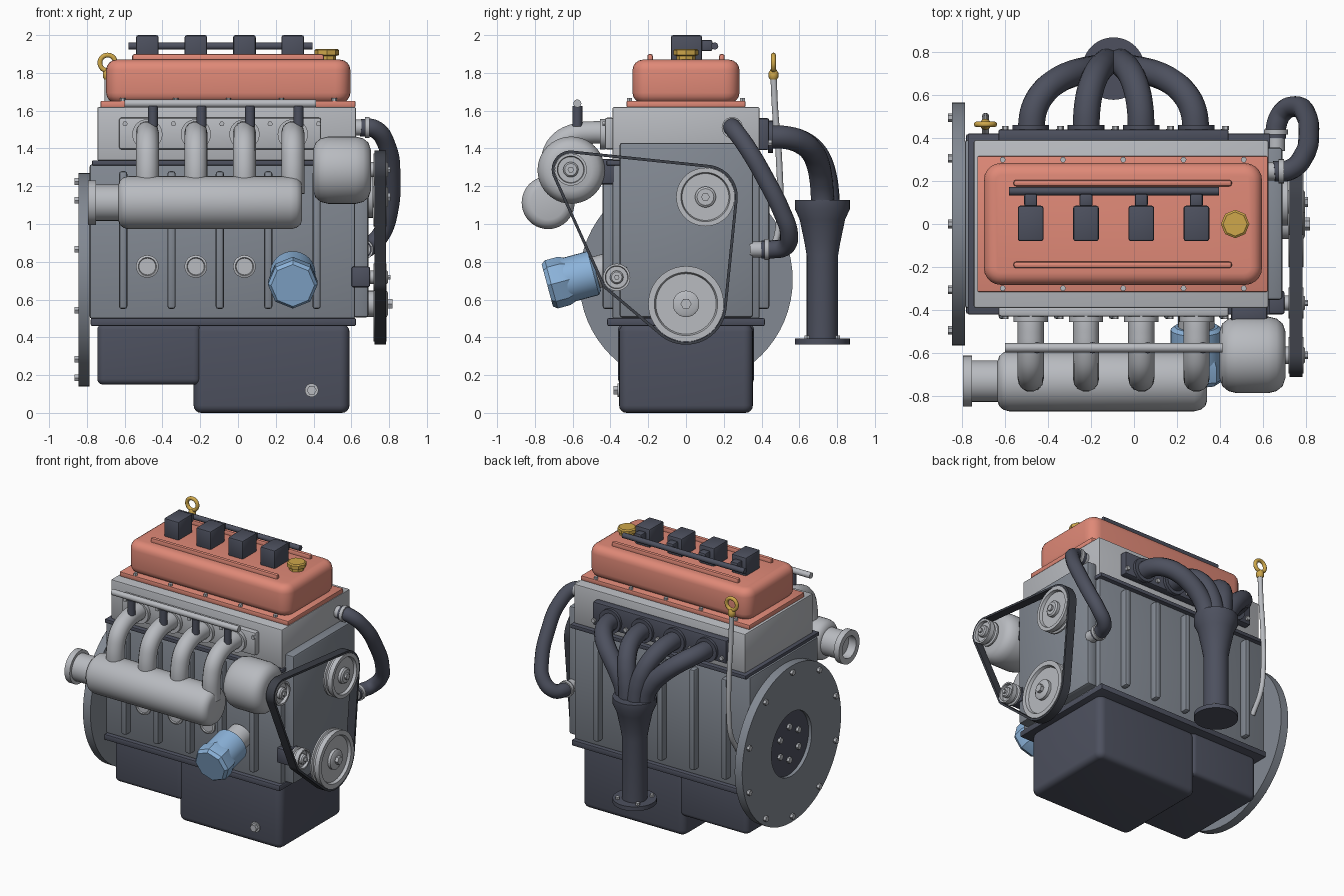
import bpy, bmesh, math
from mathutils import Vector

if "Cube" in bpy.data.objects:
    bpy.data.objects.remove(bpy.data.objects["Cube"])

def mat(name, r, g, b):
    m = bpy.data.materials.new(name)
    m.diffuse_color = (r, g, b, 1)
    m.use_nodes = True
    m.node_tree.nodes["Principled BSDF"].inputs["Base Color"].default_value = m.diffuse_color
    return m

ALU = mat("light_aluminium", .48, .495, .525)
IRON = mat("block_grey", .225, .25, .29)
DARK = mat("dark_slate", .074, .081, .113)
RUBBER = mat("belt_black", .047, .052, .066)
RED = mat("salmon_cover", .74, .25, .185)
GOLD = mat("brass_yellow", .62, .39, .07)
BLUE = mat("filter_blue", .26, .45, .70)

def finish(name, me, m, angle=35):
    me.materials.clear()
    me.materials.append(m)
    me.shade_smooth()
    me.set_sharp_from_angle(angle=math.radians(angle))
    ob = bpy.data.objects.new(name, me)
    bpy.context.scene.collection.objects.link(ob)
    return ob

def from_bm(name, bm, m, angle=35):
    bmesh.ops.recalc_face_normals(bm, faces=bm.faces)
    me = bpy.data.meshes.new(name)
    bm.to_mesh(me)
    bm.free()
    return finish(name, me, m, angle)

def box(name, x, y, z, m, bev=0, vert=0):
    """Box from ranges; vert rounds upright edges, bev rounds the rest."""
    bm = bmesh.new()
    bmesh.ops.create_cube(bm, size=1)
    for v in bm.verts:
        v.co = [(a + b) / 2 + c * (b - a) for c, (a, b) in zip(v.co, (x, y, z))]
    if vert:
        es = [e for e in bm.edges if abs(e.verts[0].co.z - e.verts[1].co.z) > 1e-4]
        bmesh.ops.bevel(bm, geom=es, offset=vert, segments=5, profile=.5, affect='EDGES')
        es = [e for e in bm.edges if abs(e.verts[0].co.z - e.verts[1].co.z) < 1e-4]
    else:
        es = bm.edges[:]
    if bev:
        bmesh.ops.bevel(bm, geom=es, offset=bev, segments=4 if bev > .02 else 2, profile=.5, affect='EDGES')
    return from_bm(name, bm, m)

def lathe(name, prof, loc, axis, m, n=40, angle=35):
    """Spin a (radius, height) profile round an axis."""
    q = Vector(axis).to_track_quat('Z', 'Y')
    bm = bmesh.new()
    rings = [[bm.verts.new(Vector(loc) + q @ Vector((r * math.cos(t), r * math.sin(t), h)))
              for t in (2 * math.pi * i / n for i in range(n))] for r, h in prof]
    for a, b in zip(rings, rings[1:]):
        for i in range(n):
            j = (i + 1) % n
            bm.faces.new((a[i], a[j], b[j], b[i]))
    bmesh.ops.remove_doubles(bm, verts=bm.verts, dist=1e-6)
    return from_bm(name, bm, m, angle)

def cyl(name, r, h, loc, axis, m, n=32):
    return lathe(name, [(0, 0), (r, 0), (r, h), (0, h)], loc, axis, m, n)

def bolt(name, loc, axis, r=.018, h=.02):
    return cyl(name, r, h, loc, axis, ALU, 6)

def tube(name, pts, r, m, smooth=True, cyclic=False):
    cu = bpy.data.curves.new(name, 'CURVE')
    cu.dimensions = '3D'
    cu.bevel_depth, cu.bevel_resolution, cu.resolution_u = r, 5, 8
    cu.use_fill_caps = True
    sp = cu.splines.new('BEZIER')
    sp.bezier_points.add(len(pts) - 1)
    for bp, p in zip(sp.bezier_points, pts):
        bp.co = p
        bp.handle_left_type = bp.handle_right_type = 'AUTO' if smooth else 'VECTOR'
    sp.use_cyclic_u = cyclic
    tmp = bpy.data.objects.new(name + "_path", cu)
    bpy.context.scene.collection.objects.link(tmp)
    dg = bpy.context.evaluated_depsgraph_get()
    me = bpy.data.meshes.new_from_object(tmp.evaluated_get(dg))
    bpy.data.objects.remove(tmp)
    return finish(name, me, m)

CYL = [-.48, -.223, .034, .29]            # cylinder positions
MID = [-.608 + .256 * i for i in range(5)]  # positions between cylinders

# Oil pan
box("oil_pan_shallow", (-.745, -.195), (-.36, .36), (.15, .47), DARK, .03, .04)
box("oil_pan_sump", (-.235, .59), (-.354, .354), (0, .47), DARK, .04, .05)
box("oil_pan_flange", (-.78, .625), (-.417, .417), (.46, .502), DARK, .008)
lathe("drain_washer", [(0, 0), (.036, 0), (.036, .01), (0, .01)], (.39, -.352, .12), (0, -1, 0), ALU, 20)
bolt("drain_plug", (.39, -.36, .12), (0, -1, 0), .026, .025)

# Block, deck, head and timing cover
box("engine_block", (-.785, .62), (-.39, .39), (.5, 1.315), IRON, .01)
box("deck_gasket", (-.772, .632), (-.42, .42), (1.31, 1.337), DARK, .004)
box("cylinder_head", (-.745, .625), (-.39, .39), (1.335, 1.62), ALU, .01)
box("timing_cover", (.61, .69), (-.352, .355), (.505, 1.43), IRON, .014)
for s in (-1, 1):
    for x in MID:
        box("block_rib", (x - .022, x + .022), sorted((s * .37, s * .442)), (.55, 1.28), IRON, .015)
for x in CYL:
    lathe("core_plug", [(0, 0), (.06, 0), (.06, .015), (.048, .02), (.044, .012), (0, .012)],
          (x, -.388, .775), (0, -1, 0), ALU, 28)

# Flywheel housing at the rear, open in the middle
lathe("flywheel_housing", [(.23, 0), (.565, 0), (.565, .06), (.23, .06), (.23, 0)], (-.785, 0, .705), (-1, 0, 0), IRON, 64)
cyl("flywheel_disc", .235, .035, (-.785, 0, .705), (-1, 0, 0), DARK, 40)
for i in range(10):
    a = math.radians(90 + 36 * i)
    bolt("housing_bolt", (-.843, .52 * math.cos(a), .705 + .52 * math.sin(a)), (-1, 0, 0), .02, .022)
for i in range(6):
    a = math.radians(30 + 60 * i)
    bolt("flywheel_bolt", (-.818, .12 * math.cos(a), .705 + .12 * math.sin(a)), (-1, 0, 0), .022, .02)

# Valve cover with rails, bolts and filler cap
box("valve_cover_flange", (-.728, .622), (-.315, .315), (1.618, 1.652), RED, .006)
box("valve_cover", (-.698, .595), (-.283, .283), (1.64, 1.87), RED, .055, .08)
for y in (-.19, .19):
    box("valve_cover_rail", (-.56, .455), (y - .015, y + .015), (1.85, 1.9), RED, .012)
    for i in range(5):
        bolt("valve_cover_bolt", (-.61 + .28 * i, math.copysign(.299, y), 1.65), (0, 0, 1), .014, .018)
lathe("oil_filler_cap", [(0, 0), (.05, 0), (.05, .035), (.066, .04), (.066, .065), (.056, .072), (0, .072)],
      (.47, 0, 1.855), (0, 0, 1), GOLD, 8, 20)

# Ignition coils and harness
for x in CYL:
    box("ignition_coil", (x - .06, x + .06), (-.08, .085), (1.86, 2.0), DARK, .012)
    box("coil_connector", (x - .03, x + .03), (.08, .14), (1.915, 1.975), DARK, .01)
tube("coil_harness", [(-.58, .152, 1.942), (.395, .152, 1.942)], .019, DARK, False)

# Intake: flange, runners, plenum, throttle, injectors and fuel rail
box("intake_flange", (-.63, .44), (-.43, -.38), (1.395, 1.563), ALU, .012)
for x in CYL:
    cyl("intake_port_ring", .08, .03, (x, -.425, 1.475), (0, -1, 0), ALU)
    tube("intake_runner", [(x, -.41, 1.483), (x, -.5, 1.484), (x, -.59, 1.472), (x, -.675, 1.42),
                           (x, -.712, 1.33), (x, -.716, 1.16)], .061, ALU)
    cyl("fuel_injector", .026, .11, (x + .03, -.575, 1.515), (0, 0, 1), DARK, 16)
tube("fuel_rail", [(-.6, -.575, 1.638), (.412, -.575, 1.638)], .021, ALU, False)
lathe("intake_plenum", [(0, 0), (.09, 0), (.115, .008), (.133, .028), (.14, .055), (.14, .915),
                        (.133, .945), (.115, .967), (.09, .975), (0, .975)], (-.635, -.73, 1.113), (1, 0, 0), ALU)
lathe("throttle_body", [(0, .06), (.078, .06), (.078, 0), (.118, 0), (.118, .042), (.096, .042), (.096, .19), (0, .19)],
      (-.795, -.73, 1.113), (1, 0, 0), ALU)

# Exhaust: flange, headers, collector
box("exhaust_flange", (-.63, .44), (.38, .44), (1.392, 1.56), DARK, .01)
for i, x in enumerate(CYL):
    cyl("exhaust_port_ring", .085, .025, (x, .435, 1.462), (0, 1, 0), DARK)
    ex = -.095 + (-.075, -.03, .03, .075)[i]
    ey = .725 + (0, .03, .03, 0)[i]
    P = [Vector(p) for p in ((x, .43, 1.462), (x, .72, 1.475), (ex, ey - .01, 1.3), (ex, ey, 1.07))]
    tube("exhaust_header", [(1 - t)**3 * P[0] + 3 * t * (1 - t)**2 * P[1] + 3 * t * t * (1 - t) * P[2] + t**3 * P[3]
                            for t in (k / 7 for k in range(8))], .062, DARK)
for x in MID:
    bolt("exhaust_bolt", (x + .01, .437, 1.43), (0, 1, 0), .016, .018)
    bolt("intake_bolt", (x + .01, -.428, 1.53), (0, -1, 0), .014, .014)
lathe("exhaust_collector", [(0, 0), (.145, 0), (.145, .03), (.083, .03), (.083, .47), (.095, .54), (.12, .66), (.145, .715),
                            (.145, .765), (0, .765)], (-.095, .722, .363), (0, 0, 1), DARK, 48, 30)
for i in range(4):
    a = math.radians(45 + 90 * i)
    bolt("collector_bolt", (-.095 + .115 * math.cos(a), .722 + .115 * math.sin(a), .392), (0, 0, 1), .015, .018)

# Alternator and brackets
lathe("alternator", [(0, 0), (.11, 0), (.145, .012), (.168, .04), (.178, .08), (.178, .225), (.168, .265),
                     (.145, .293), (.11, .305), (0, .305)], (.398, -.608, 1.285), (1, 0, 0), ALU)
box("alternator_bracket", (.45, .62), (-.46, -.365), (1.21, 1.345), DARK, .015)
box("tensioner_bracket", (.6, .7), (-.42, -.31), (.665, .775), DARK, .012)

# Pulleys: (name, y, z, radius, hub radius)
PULLEYS = [("crank_pulley", 0, .577, .2, .07), ("water_pump_pulley", .103, 1.143, .155, .055),
           ("alternator_pulley", -.61, 1.288, .085, .04), ("tensioner_pulley", -.367, .718, .072, .035)]
pts = []
for name, y, z, r, hub in PULLEYS:
    lathe(name, [(0, 0), (r, 0), (r, .012), (r - .012, .018), (r - .012, .03), (r, .036), (r, .07), (r * .84, .07),
                 (r * .8, .05), (hub, .05), (hub, .07), (hub * .8, .078), (0, .078)], (.717, y, z), (1, 0, 0), ALU, 48)
    cyl(name + "_shaft", hub, .06, (.67, y, z), (1, 0, 0), ALU, 24)
    bolt(name + "_bolt", (.79, y, z), (1, 0, 0), hub * .42, .028 if r > .18 else .018)
    for i in range(64):
        n = Vector((math.cos(i * math.pi / 32), math.sin(i * math.pi / 32)))
        pts.append((y + r * n.x, z + r * n.y, n))
cyl("water_pump_housing", .11, .035, (.68, .103, 1.143), (1, 0, 0), ALU)

# Drive belt: convex hull round all pulleys
pts.sort(key=lambda p: (p[0], p[1]))
def half(ps):
    h = []
    for p in ps:
        while len(h) > 1 and (h[-1][0] - h[-2][0]) * (p[1] - h[-2][1]) - (h[-1][1] - h[-2][1]) * (p[0] - h[-2][0]) <= 0:
            h.pop()
        h.append(p)
    return h[:-1]
hull = half(pts) + half(pts[::-1])
bm = bmesh.new()
loops = [[bm.verts.new((x, y + d * n.x, z + d * n.y)) for y, z, n in hull]
         for x, d in ((.722, .001), (.722, .016), (.784, .016), (.784, .001))]
for k in range(4):
    a, b = loops[k], loops[(k + 1) % 4]
    for i in range(len(hull)):
        j = (i + 1) % len(hull)
        bm.faces.new((a[i], a[j], b[j], b[i]))
from_bm("drive_belt", bm, RUBBER)

# Oil filter, tilted, with an eight-sided end
ax = Vector((0, -.965, -.26))
base = Vector((.29, -.38, .77))
cyl("filter_mount", .085, .12, base, ax, ALU)
lathe("oil_filter", [(0, 0), (.1, 0), (.12, .015), (.12, .2), (0, .2)], base + ax * .1, ax, BLUE, 32)
lathe("oil_filter_end", [(0, 0), (.12, 0), (.132, .03), (.132, .1), (.115, .122), (0, .122)],
      base + ax * .245, ax, BLUE, 8, 25)

# Coolant hose with spigots and clamps
tube("coolant_hose", [(.65, .245, 1.51), (.72, .25, 1.505), (.79, .32, 1.41), (.812, .42, 1.24), (.8, .505, 1.07),
                      (.76, .545, .95), (.695, .525, .88), (.662, .46, .866), (.66, .4, .865)], .048, DARK)
cyl("upper_spigot", .042, .08, (.61, .245, 1.51), (1, 0, 0), ALU, 24)
cyl("lower_spigot", .042, .08, (.66, .34, .865), (0, 1, 0), ALU, 24)
cyl("upper_clamp", .056, .025, (.672, .245, 1.51), (1, 0, 0), ALU, 24)
cyl("lower_clamp", .056, .025, (.66, .415, .865), (0, 1, 0), ALU, 24)

# Dipstick
tube("dipstick_tube", [(-.69, .463, 1.79), (-.69, .472, 1.6), (-.69, .492, 1.35), (-.69, .495, 1.05),
                       (-.69, .47, .9), (-.69, .385, .76)], .017, ALU)
lathe("dipstick_grip", [(0, 0), (.018, 0), (.026, .012), (.026, .035), (.014, .055), (0, .055)],
      (-.69, .463, 1.765), (0, 0, 1), GOLD, 16)
tube("dipstick_ring", [(-.69 + .041 * math.cos(i * math.pi / 6), .463, 1.853 + .041 * math.sin(i * math.pi / 6))
                       for i in range(12)], .013, GOLD, True, True)
